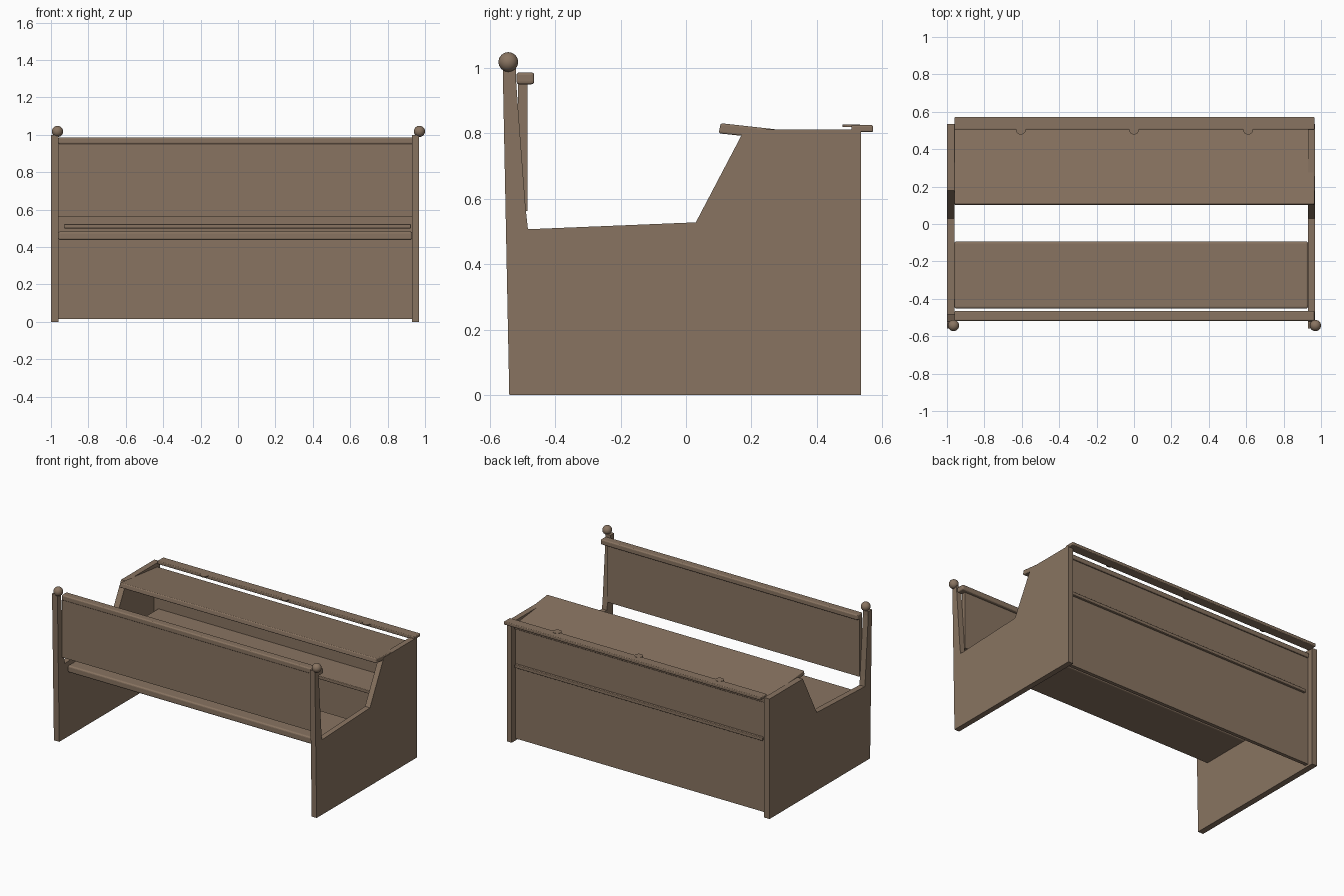
import bpy, bmesh, math

cube = bpy.data.objects.get("Cube")
if cube:
    bpy.data.objects.remove(cube, do_unlink=True)

wood = bpy.data.materials.new("brown_wood")
wood.use_nodes = True
COLOUR = (0.25, 0.175, 0.12, 1)
wood.diffuse_color = COLOUR
wood.node_tree.nodes["Principled BSDF"].inputs["Base Color"].default_value = COLOUR

X_LEFT, X_RIGHT, X_END = -0.96, 0.93, 0.965   # inner faces and outer end of the side panels


def finish(bm, name, bevel=0):
    bmesh.ops.recalc_face_normals(bm, faces=bm.faces)
    mesh = bpy.data.meshes.new(name)
    bm.to_mesh(mesh)
    bm.free()
    obj = bpy.data.objects.new(name, mesh)
    bpy.context.collection.objects.link(obj)
    mesh.materials.append(wood)
    if bevel:
        mod = obj.modifiers.new("Rounded edges", "BEVEL")
        mod.width, mod.segments = bevel, 3
    return obj


def extrude_profile(name, profile, x0, x1, bevel=0):
    """Board with a (y, z) outline running along x."""
    bm = bmesh.new()
    face = bm.faces.new([bm.verts.new((x0, y, z)) for y, z in profile])
    moved = bmesh.ops.extrude_face_region(bm, geom=[face])["geom"]
    verts = [v for v in moved if isinstance(v, bmesh.types.BMVert)]
    bmesh.ops.translate(bm, verts=verts, vec=(x1 - x0, 0, 0))
    return finish(bm, name, bevel)


def board(name, y0, y1, z0, z1, x0=X_LEFT, x1=X_RIGHT, bevel=0):
    return extrude_profile(name, [(y0, z0), (y1, z0), (y1, z1), (y0, z1)], x0, x1, bevel)


# Side panels with bench post, seat dip and desk end
SIDE = [(-0.54, 0), (0.535, 0), (0.535, 0.812), (0.179, 0.812), (0.03, 0.528),
        (-0.483, 0.507), (-0.49, 0.57), (-0.52, 0.97), (-0.52, 1.0), (-0.56, 1.0)]
extrude_profile("right_side_panel", SIDE, -1.0, X_LEFT)
extrude_profile("left_side_panel", SIDE, X_RIGHT, X_END + 0.002)

# Ball finials on the posts
for name, x in (("right_finial", -0.965), ("left_finial", 0.97)):
    bm = bmesh.new()
    bmesh.ops.create_uvsphere(bm, u_segments=24, v_segments=16, radius=0.03)
    bmesh.ops.translate(bm, verts=bm.verts, vec=(x, -0.543, 1.018))
    for f in bm.faces:
        f.smooth = True
    finish(bm, name)

# Bench
board("backrest", -0.513, -0.485, 0.562, 0.96)
board("backrest_cap", -0.518, -0.464, 0.95, 0.986, x1=X_END, bevel=0.008)
board("seat", -0.452, -0.093, 0.437, 0.483, bevel=0.01)

# Desk body
board("back_panel", 0.473, 0.497, 0.015, 0.755)
board("book_shelf", 0.24, 0.513, 0.5, 0.522, x0=-0.93, x1=0.925, bevel=0.004)

# Sloping desk top and fixed rear rail
extrude_profile("desk_top", [(0.1, 0.8), (0.505, 0.757), (0.508, 0.786), (0.106, 0.831)],
                X_LEFT, X_END, bevel=0.006)
board("rear_rail", 0.505, 0.572, 0.804, 0.825, x1=X_END, bevel=0.005)

# Round hinge plates
for name, x in (("right_hinge", -0.605), ("middle_hinge", 0.0), ("left_hinge", 0.61)):
    bm = bmesh.new()
    bmesh.ops.create_cone(bm, cap_ends=True, segments=24, radius1=0.027, radius2=0.027, depth=0.007)
    bmesh.ops.translate(bm, verts=bm.verts, vec=(x, 0.505, 0.8235))
    finish(bm, name)
